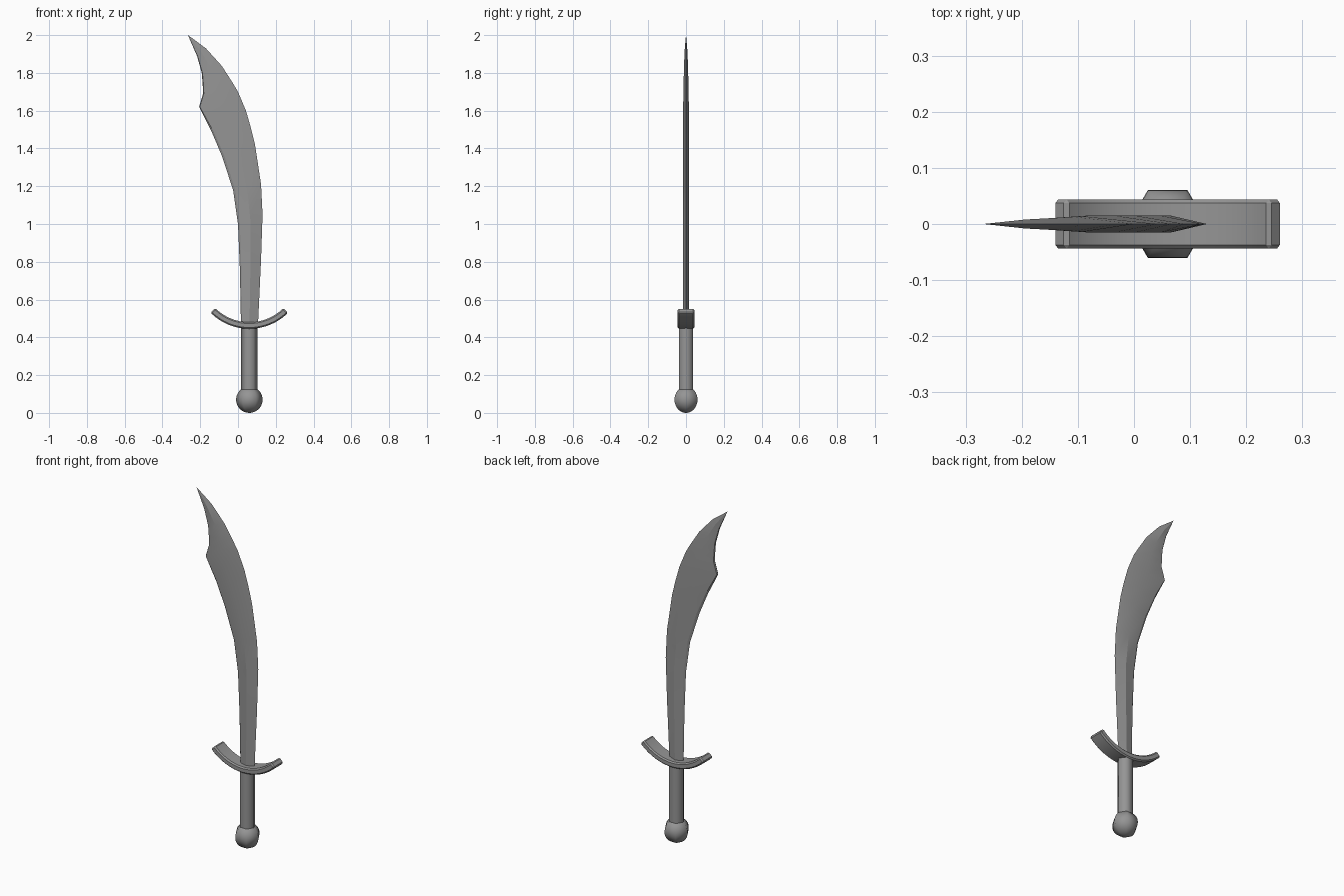
import bpy
import bmesh
from math import sin, cos, pi, radians

cube = bpy.data.objects.get("Cube")
if cube:
    bpy.data.objects.remove(cube, do_unlink=True)

GREY = (0.3, 0.3, 0.3, 1)
steel = bpy.data.materials.new("grey steel")
steel.use_nodes = True
steel.diffuse_color = GREY
steel.node_tree.nodes["Principled BSDF"].inputs["Base Color"].default_value = GREY

AXIS = 0.06  # x of the grip's centre line


def loft(name, rings, smooth, bevel=0):
    """Skin a list of equal-sized point rings and cap both ends."""
    bm = bmesh.new()
    rows = [[bm.verts.new(p) for p in ring] for ring in rings]
    n = len(rows[0])
    for a, b in zip(rows, rows[1:]):
        for i in range(n):
            j = (i + 1) % n
            bm.faces.new((a[i], a[j], b[j], b[i]))
    bm.faces.new(rows[0])
    bm.faces.new(rows[-1])
    bmesh.ops.remove_doubles(bm, verts=bm.verts, dist=0.0001)
    bmesh.ops.recalc_face_normals(bm, faces=bm.faces)
    if bevel:
        edges = [e for e in bm.edges if e.calc_face_angle(0) > radians(40)]
        bmesh.ops.bevel(bm, geom=edges, offset=bevel, segments=1, affect='EDGES')
    mesh = bpy.data.meshes.new(name)
    bm.to_mesh(mesh)
    bm.free()
    mesh.materials.append(steel)
    obj = bpy.data.objects.new(name, mesh)
    bpy.context.collection.objects.link(obj)
    bpy.ops.object.select_all(action='DESELECT')
    obj.select_set(True)
    bpy.context.view_layer.objects.active = obj
    bpy.ops.object.shade_smooth_by_angle(angle=radians(smooth))
    return obj


def hexagon(r, z):
    return [(AXIS + r * cos(k * pi / 3), r * sin(k * pi / 3), z) for k in range(6)]


# Six-sided pommel ball and grip
R = 0.07
loft("pommel", [hexagon(R * sin(pi * k / 16) + 0.0002, R - R * cos(pi * k / 16))
                for k in range(17)], 70)
loft("grip", [hexagon(0.043, z) for z in (0.12, 0.465)], 65)

# Upward-curved crossguard, a bevelled band along an arc
ARC_Z, OUTER, INNER, HALF_Y, STEPS = 0.735, 0.29, 0.255, 0.044, 16
guard = []
for k in range(STEPS + 1):
    a = radians(-45 + 90 * k / STEPS)
    guard.append([(AXIS + r * sin(a), y, ARC_Z - r * cos(a))
                  for r, y in ((OUTER, -HALF_Y), (OUTER, HALF_Y),
                               (INNER, HALF_Y), (INNER, -HALF_Y))])
loft("crossguard", guard, 25, bevel=0.007)

# Blade stations: outer edge x, z; inner edge x, z; ridge half thickness; back strip width
STATIONS = [
    (0.105, 0.45, 0.016, 0.45, 0.015, 0.006),
    (0.122, 0.81, 0.010, 0.76, 0.015, 0.008),
    (0.130, 1.05, 0.000, 1.00, 0.015, 0.010),
    (0.122, 1.21, -0.026, 1.18, 0.015, 0.012),
    (0.090, 1.42, -0.085, 1.36, 0.015, 0.013),
    (0.068, 1.51, -0.140, 1.49, 0.015, 0.010),
    (0.042, 1.60, -0.206, 1.62, 0.015, 0.004),
    (0.000, 1.70, -0.185, 1.69, 0.014, 0.004),
    (-0.030, 1.75, -0.187, 1.74, 0.013, 0.004),
    (-0.085, 1.836, -0.192, 1.80, 0.011, 0.004),
    (-0.170, 1.93, -0.217, 1.89, 0.008, 0.003),
    (-0.265, 2.00, -0.265, 2.00, 0.0, 0.0),
]
blade = []
for ox, oz, ix, iz, t, w in STATIONS:
    mx, mz = (ox + ix) / 2, (oz + iz) / 2
    blade.append([(ox, 0, oz), (mx, t, mz), (ix + w, t * 0.45, iz),
                  (ix, 0, iz), (ix + w, -t * 0.45, iz), (mx, -t, mz)])
# The tip ring collapses to a point, so spread it slightly to keep a valid cap
tip = 0.0004
blade[-1] = [(x + tip * cos(k * pi / 3), y + tip * sin(k * pi / 3), z)
             for k, (x, y, z) in enumerate(blade[-1])]
loft("blade", blade, 18)
